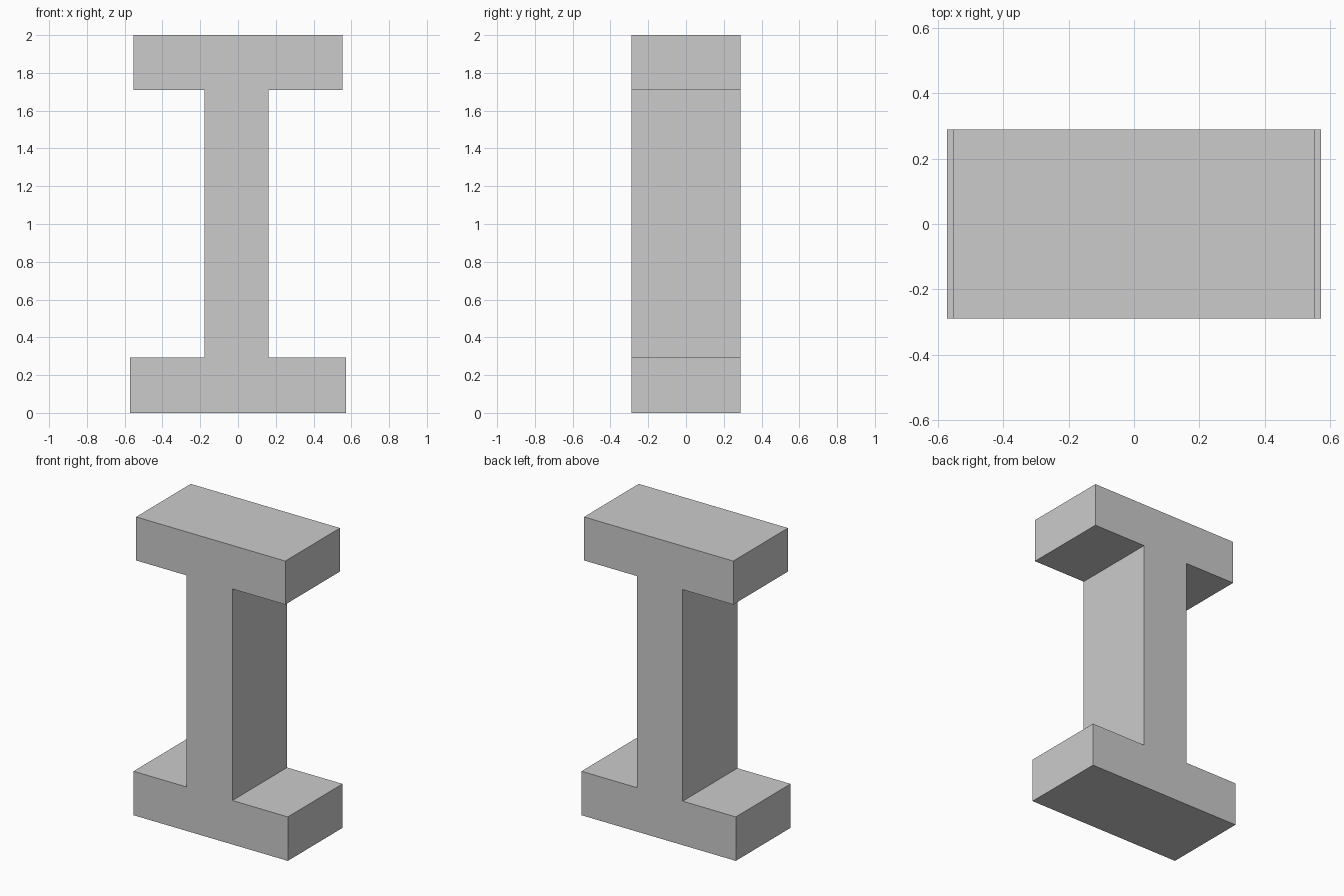
import bpy, bmesh

if "Cube" in bpy.data.objects:
    bpy.data.objects.remove(bpy.data.objects["Cube"])

DEPTH = 0.578

# I-shaped outline in the XZ plane, counter-clockwise seen from the front
profile = [
    (-0.571, 0), (0.571, 0), (0.571, 0.294), (0.161, 0.294),
    (0.161, 1.709), (0.552, 1.709), (0.552, 2), (-0.552, 2),
    (-0.552, 1.709), (-0.178, 1.709), (-0.178, 0.294), (-0.571, 0.294),
]

# Beam: front face extruded to the back
bm = bmesh.new()
front = bm.faces.new([bm.verts.new((x, -DEPTH / 2, z)) for x, z in profile])
back = bmesh.ops.extrude_face_region(bm, geom=[front], use_keep_orig=True)
bmesh.ops.translate(bm, vec=(0, DEPTH, 0),
                    verts=[v for v in back["geom"] if isinstance(v, bmesh.types.BMVert)])
bmesh.ops.recalc_face_normals(bm, faces=bm.faces)

mesh = bpy.data.meshes.new("i_beam")
bm.to_mesh(mesh)
bm.free()
bpy.context.collection.objects.link(bpy.data.objects.new("i_beam", mesh))
